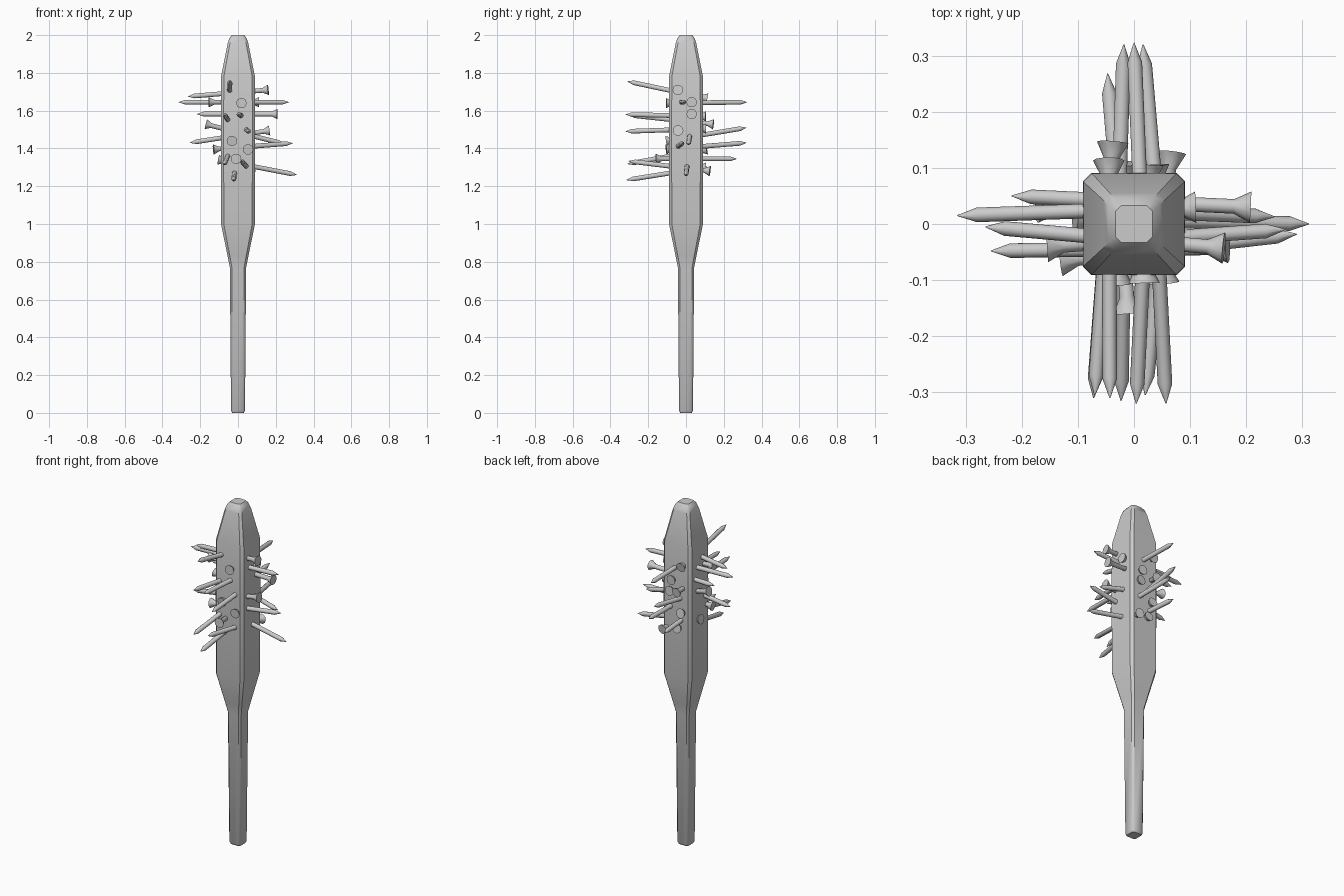
import bpy, bmesh, math
from mathutils import Vector


def finish(name, bm, angle):
    bmesh.ops.recalc_face_normals(bm, faces=bm.faces)
    me = bpy.data.meshes.new(name)
    bm.to_mesh(me)
    bm.free()
    ob = bpy.data.objects.new(name, me)
    bpy.context.collection.objects.link(ob)
    bpy.ops.object.select_all(action='DESELECT')
    ob.select_set(True)
    bpy.context.view_layer.objects.active = ob
    bpy.ops.object.shade_smooth_by_angle(angle=math.radians(angle))
    return ob


def loft(bm, rings):
    rings = [[bm.verts.new(p) for p in r] for r in rings]
    n = len(rings[0])
    for a, b in zip(rings, rings[1:]):
        for i in range(n):
            j = (i + 1) % n
            bm.faces.new((a[i], a[j], b[j], b[i]))
    bm.faces.new(rings[0][::-1])
    bm.faces.new(rings[-1])


def square(h, c, z):
    k = h - c
    return [(h, -k, z), (h, k, z), (k, h, z), (-k, h, z),
            (-h, k, z), (-h, -k, z), (-k, -h, z), (k, -h, z)]


# Wooden club: chamfered square section (half width, chamfer, height)
bm = bmesh.new()
loft(bm, [square(*s) for s in [
    (0.031, 0.009, 0.0), (0.037, 0.01, 0.012), (0.043, 0.011, 0.77),
    (0.056, 0.012, 0.835), (0.09, 0.015, 1.0), (0.091, 0.015, 1.5),
    (0.09, 0.015, 1.78), (0.055, 0.012, 1.955), (0.046, 0.012, 1.982),
    (0.033, 0.01, 2.0)]])
finish("club", bm, 40)


# Nail: flared head, straight shaft, pointed end
def nail(name, head, tip, n=10):
    head, tip = Vector(head), Vector(tip)
    length = (tip - head).length
    q = (tip - head).to_track_quat('Z', 'Y')
    bm = bmesh.new()
    prof = [(0.028, 0), (0.026, 0.004), (0.013, 0.03),
            (0.013, length - 0.035), (0.0008, length)]
    loft(bm, [[head + q @ Vector((r * math.cos(2 * math.pi * i / n),
                                  r * math.sin(2 * math.pi * i / n), z))
               for i in range(n)] for r, z in prof])
    finish(name, bm, 40)


# Nails driven through the club, listed as (head, tip)
groups = {
    "back_nail": [
        ((0.018, -0.105, 1.64), (0, 0.323, 1.645)),
        ((-0.032, -0.105, 1.44), (-0.018, 0.32, 1.51)),
        ((0.053, -0.105, 1.395), (0.016, 0.32, 1.43)),
        ((-0.01, -0.16, 1.345), (-0.047, 0.268, 1.345))],
    "front_nail": [
        ((-0.045, 0.113, 1.665), (-0.043, -0.31, 1.755)),
        ((-0.038, 0.145, 1.528), (-0.07, -0.305, 1.577)),
        ((0.025, 0.105, 1.57), (0.004, -0.32, 1.58)),
        ((0.035, 0.105, 1.505), (0.057, -0.32, 1.49)),
        ((-0.04, 0.11, 1.395), (-0.072, -0.31, 1.318)),
        ((0.065, 0.127, 1.28), (0.02, -0.305, 1.333)),
        ((-0.015, 0.108, 1.3), (-0.023, -0.315, 1.233))],
    "right_nail": [
        ((-0.155, -0.04, 1.645), (0.27, -0.01, 1.645)),
        ((-0.17, 0.03, 1.528), (0.25, 0.013, 1.423)),
        ((-0.13, -0.065, 1.395), (0.29, -0.018, 1.428)),
        ((-0.105, 0.01, 1.34), (0.312, 0, 1.26))],
    "left_nail": [
        ((0.16, -0.043, 1.71), (-0.265, -0.005, 1.675)),
        ((0.208, 0.03, 1.582), (-0.218, 0.05, 1.582)),
        ((0.11, 0.03, 1.645), (-0.315, 0.015, 1.645)),
        ((0.167, -0.042, 1.495), (-0.255, -0.048, 1.43))],
}
for name, pairs in groups.items():
    for i, (h, t) in enumerate(pairs, 1):
        nail(f"{name}_{i}", h, t)
